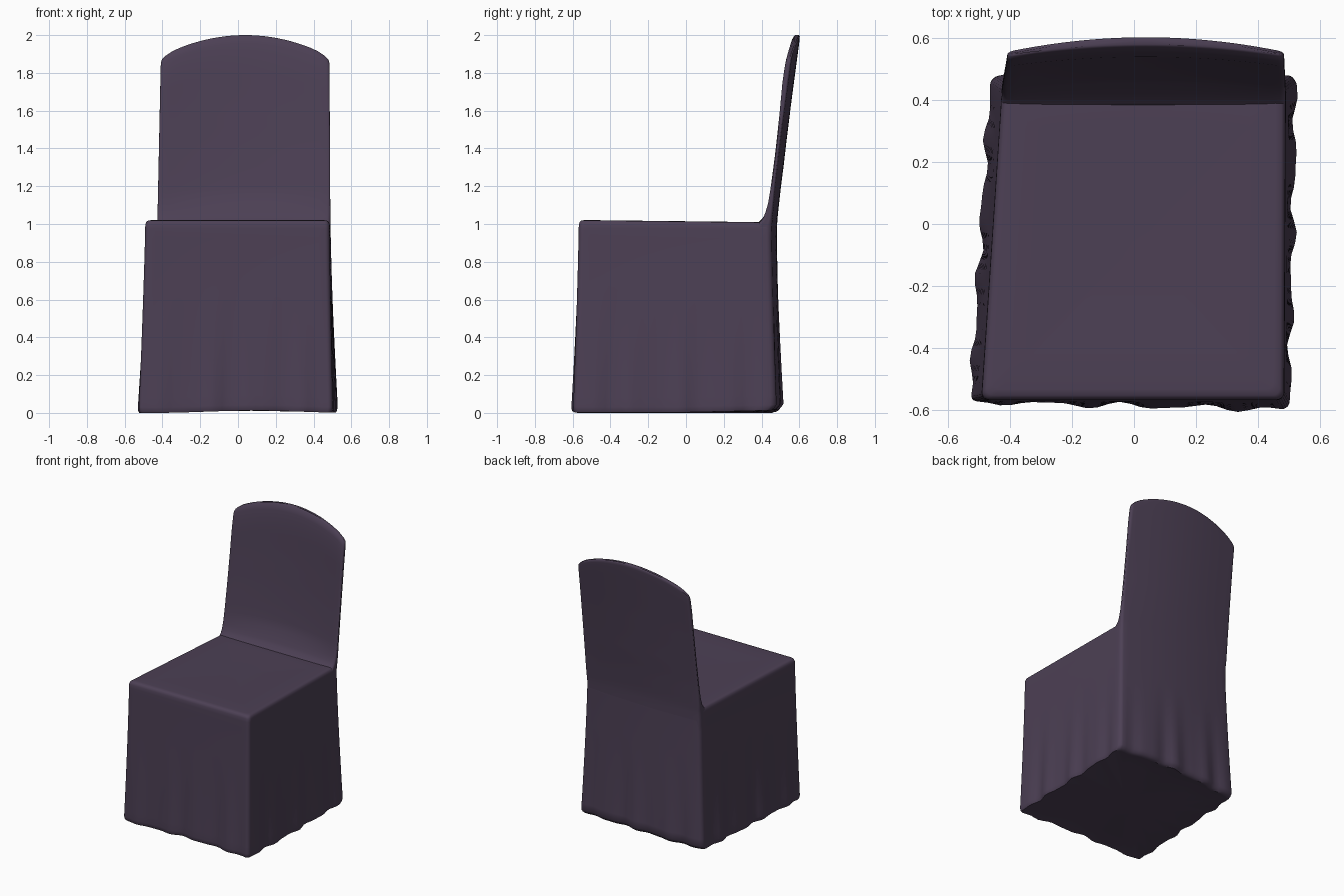
import bpy, bmesh, math

cube = bpy.data.objects.get("Cube")
if cube:
    bpy.data.objects.remove(cube, do_unlink=True)

# Plum cloth
cloth = bpy.data.materials.new("plum_cloth")
cloth.use_nodes = True
plum = (0.073, 0.051, 0.09, 1)
cloth.diffuse_color = plum
bsdf = cloth.node_tree.nodes["Principled BSDF"]
bsdf.inputs["Base Color"].default_value = plum
bsdf.inputs["Roughness"].default_value = 0.8


def rounded_square(rx, ry, side=28, arc=5):
    """Points round the square -1..1, counter-clockwise from the front left."""
    pts = []
    for k, (sx, sy) in enumerate([(-1, -1), (1, -1), (1, 1), (-1, 1)]):
        for i in range(arc + 1):
            a = math.pi + (k + i / arc) * math.pi / 2
            pts.append((sx * (1 - rx) + rx * math.cos(a),
                        sy * (1 - ry) + ry * math.sin(a)))
        nx, ny = [(1, -1), (1, 1), (-1, 1), (-1, -1)][k]
        along_x = k % 2 == 0
        for i in range(1, side):
            t = -1 + 2 * i / side
            pts.append((nx * t * (1 - rx), sy) if along_x else (sx, ny * t * (1 - ry)))
    return pts


def mix(a, b, t):
    return a + (b - a) * t


def curve(keys, z):
    """Smoothly eased lookup in (z, value) pairs."""
    if z <= keys[0][0]:
        return keys[0][1]
    for (z0, v0), (z1, v1) in zip(keys, keys[1:]):
        if z <= z1:
            return mix(v0, v1, (z - z0) / (z1 - z0))
    return keys[-1][1]


def loft(name, rings):
    """Skin closed rings bottom to top and cap both ends."""
    bm = bmesh.new()
    loops = [[bm.verts.new(p) for p in ring] for ring in rings]
    n = len(loops[0])
    for a, b in zip(loops, loops[1:]):
        for i in range(n):
            j = (i + 1) % n
            bm.faces.new((a[i], a[j], b[j], b[i]))
    bm.faces.new(loops[0][::-1])
    bm.faces.new(loops[-1])
    bmesh.ops.recalc_face_normals(bm, faces=bm.faces)
    mesh = bpy.data.meshes.new(name)
    bm.to_mesh(mesh)
    bm.free()
    mesh.materials.append(cloth)
    obj = bpy.data.objects.new(name, mesh)
    bpy.context.collection.objects.link(obj)
    bpy.ops.object.select_all(action='DESELECT')
    obj.select_set(True)
    bpy.context.view_layer.objects.active = obj
    bpy.ops.object.shade_smooth_by_angle(angle=math.radians(50))
    return obj


# Skirt outline at the hem and at the seat: front left, front right, back right, back left
HEM = [(-0.53, -0.575), (0.502, -0.6), (0.525, 0.475), (-0.465, 0.475)]
SEAT = [(-0.493, -0.568), (0.485, -0.568), (0.49, 0.45), (-0.425, 0.45)]
SQUARE = rounded_square(0.05, 0.05)


def skirt_point(u, v, z, shrink=1.0):
    t = min(z, 1)
    flare = (1 - t) ** 1.3
    corner = [(mix(s[0], h[0], flare), mix(s[1], h[1], flare)) for s, h in zip(SEAT, HEM)]
    a, b = (u * shrink + 1) / 2, (v * shrink + 1) / 2
    x = mix(mix(corner[0][0], corner[1][0], a), mix(corner[3][0], corner[2][0], a), b)
    y = mix(mix(corner[0][1], corner[1][1], a), mix(corner[3][1], corner[2][1], a), b)
    # Soft vertical folds that fade out above the hem
    amp = 0.009 * max(0, 1 - z / 0.65) ** 1.2
    if abs(u) > abs(v):
        x += math.copysign(amp, u) * (math.sin(v * 14 + u) + 0.5 * math.sin(v * 23)) * (1 - v ** 6)
    else:
        y += math.copysign(amp, v) * (math.sin(u * 13 + v) + 0.5 * math.sin(u * 21)) * (1 - u ** 6)
    # Rear bows outward
    y += 0.03 * (1 - u * u) * max(0, v) ** 4
    return x, y


def hem_lift(u, v):
    return 0.006 + 0.006 * math.sin(3 * u + 1) + 0.012 * max(0, v) * (u + 1) / 2


rings = []
# Underside, then the rolled hem
for shrink, z in [(0.3, 0.008), (0.7, 0.006), (0.96, 0.002), (0.985, 0.0), (0.997, 0.012), (1, 0.03)]:
    ring = []
    for u, v in SQUARE:
        x, y = skirt_point(u, v, z, shrink)
        back = max(0, v) ** 6 * (1 - min(z / 0.03, 1))
        ring.append((x, y - 0.02 * back, z + hem_lift(u, v)))
    rings.append(ring)
# Hanging sides
for i in range(1, 20):
    z = 0.03 + 0.945 * i / 19
    rings.append([(*skirt_point(u, v, z), z + hem_lift(u, v) * (1 - z)) for u, v in SQUARE])
# Rounded seat edge and slightly domed seat
for shrink, z in [(0.998, 0.995), (0.988, 1.008), (0.97, 1.015), (0.93, 1.017),
                  (0.7, 1.016), (0.4, 1.014), (0.1, 1.013)]:
    rings.append([(*skirt_point(u, v, z, shrink), z + 0.006 * (-v * shrink - 0.3)) for u, v in SQUARE])
loft("skirt_and_seat", rings)

# Backrest: side profile of its front and rear faces
FRONT = [(0.9, 0.36), (0.995, 0.365), (1.01, 0.385), (1.035, 0.408), (1.1, 0.43), (1.2, 0.446),
         (1.4, 0.471), (1.6, 0.492), (1.8, 0.51), (1.9, 0.526), (2.0, 0.56)]
REAR = [(0.6, 0.448), (0.9, 0.449), (1.0, 0.453), (1.2, 0.47), (1.4, 0.492), (1.6, 0.516),
        (1.8, 0.542), (1.9, 0.555), (2.0, 0.567)]
SLAB = rounded_square(0.04, 0.6, side=24)


def back_ring(t, squash=1.0, drop=0.0, narrow=0.0):
    ring = []
    for u, v in SLAB:
        crown = 2.0 - 0.105 * abs(u) ** 2 - 0.02 * abs(u) ** 16
        z = mix(0.85, crown, t) - drop
        left = curve([(0.85, -0.43), (1.1, -0.425), (1.9, -0.408)], z) + narrow
        right = curve([(0.85, 0.49), (1.9, 0.484)], z) - narrow
        level = mix(0.85, 1.93, t)
        f, r = curve(FRONT, level), curve(REAR, level)
        mid, half = mix(f, r, 0.55), (r - f) / 2
        half_back = (v * half + (f + r) / 2 - mid) * squash
        bow = curve([(0.85, 0.03), (1.05, 0.03), (1.3, 0.038), (2.0, 0.046)], z)
        face = 0.35 + 0.65 * (v + 1) / 2 if z < 1.1 else 0.7 + 0.3 * (v + 1) / 2
        ring.append((mix(left, right, (u + 1) / 2), mid + half_back + bow * (1 - u * u) * face, z))
    return ring


steps = [0, 0.1, 0.13, 0.145, 0.16, 0.18, 0.21, 0.25, 0.3] + [0.3 + 0.66 * i / 14 for i in range(1, 15)]
rings = [back_ring(t) for t in steps]
rings += [back_ring(0.98, 0.95, 0, 0.001), back_ring(1, 0.8, 0.008, 0.004),
          back_ring(1, 0.5, 0.002, 0.008), back_ring(1, 0.1, 0, 0.012)]
loft("backrest", rings)
